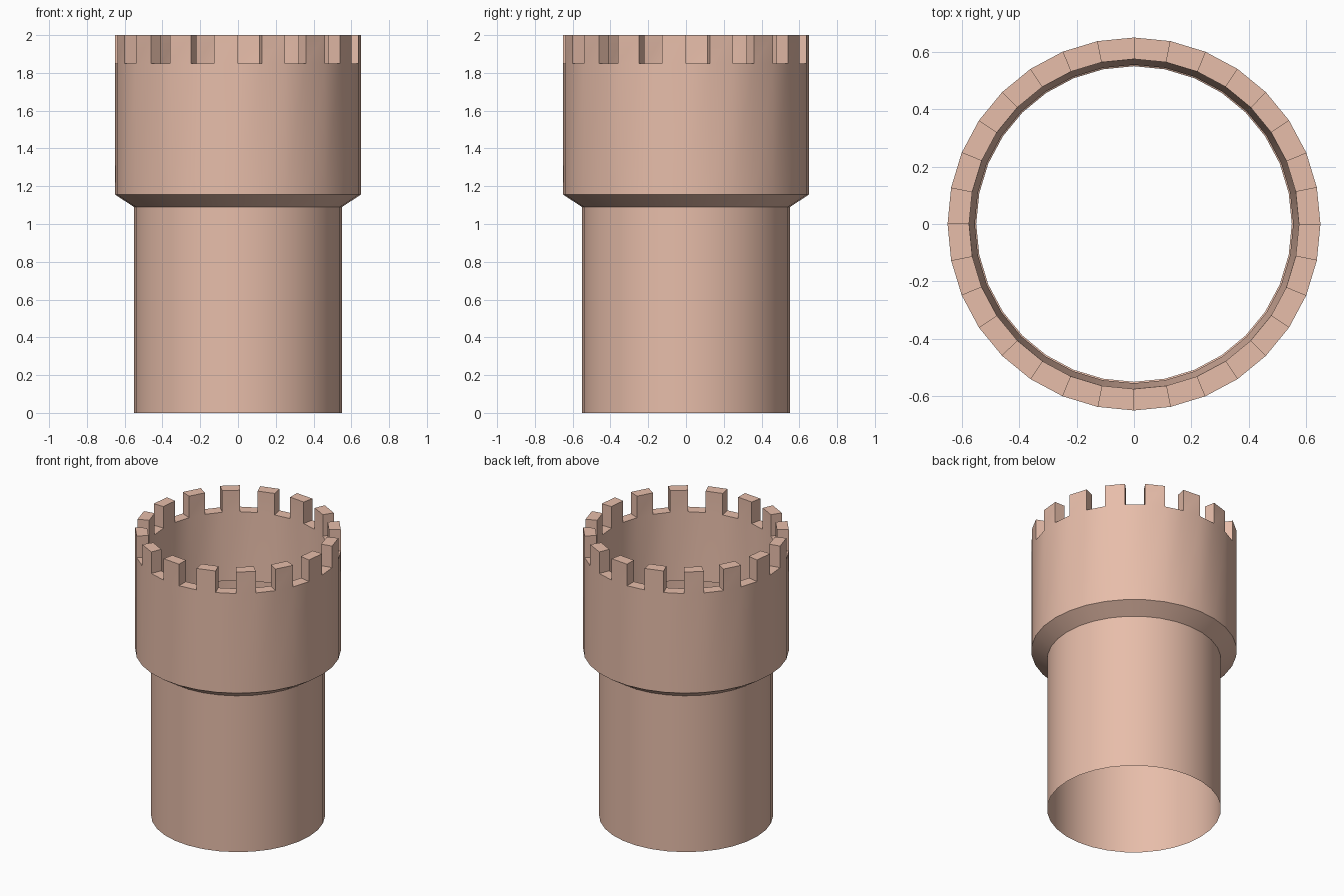
import bpy, bmesh, math

if "Cube" in bpy.data.objects:
    bpy.data.objects.remove(bpy.data.objects["Cube"])

SIDES = 32
bm = bmesh.new()


def ring(radius, z):
    return [bm.verts.new((radius * math.cos(2 * math.pi * i / SIDES),
                          radius * math.sin(2 * math.pi * i / SIDES), z))
            for i in range(SIDES)]


def bridge(a, b):
    return [bm.faces.new((a[i], a[(i + 1) % SIDES], b[(i + 1) % SIDES], b[i]))
            for i in range(SIDES)]


# Open shaft, flared collar, outer wall, parapet floor, inner lining
profile = [(0.55, 0), (0.55, 1.09), (0.65, 1.155), (0.65, 1.85),
           (0.575, 1.85), (0.555, 1.38)]
rings = [ring(r, z) for r, z in profile]
bands = [bridge(a, b) for a, b in zip(rings, rings[1:])]

# Battlements: raise every second face of the parapet floor
raised = bands[3][1::2]
for face in raised:
    n = len(face.verts)
    low = list(face.verts)
    high = [bm.verts.new((v.co.x, v.co.y, 2.0)) for v in low]
    for i in range(n):
        j = (i + 1) % n
        bm.faces.new((low[i], low[j], high[j], high[i]))
    bm.faces.new(high)
bmesh.ops.delete(bm, geom=raised, context='FACES_ONLY')

mesh = bpy.data.meshes.new("round_tower")
bm.to_mesh(mesh)
bm.free()
tower = bpy.data.objects.new("round_tower", mesh)
bpy.context.collection.objects.link(tower)

# Clay-pink stone
stone = bpy.data.materials.new("stone")
stone.diffuse_color = (0.80, 0.51, 0.40, 1)
stone.use_nodes = True
stone.node_tree.nodes["Principled BSDF"].inputs["Base Color"].default_value = stone.diffuse_color
mesh.materials.append(stone)

bpy.context.view_layer.objects.active = tower
tower.select_set(True)
bpy.ops.object.shade_smooth_by_angle(angle=math.radians(30))
